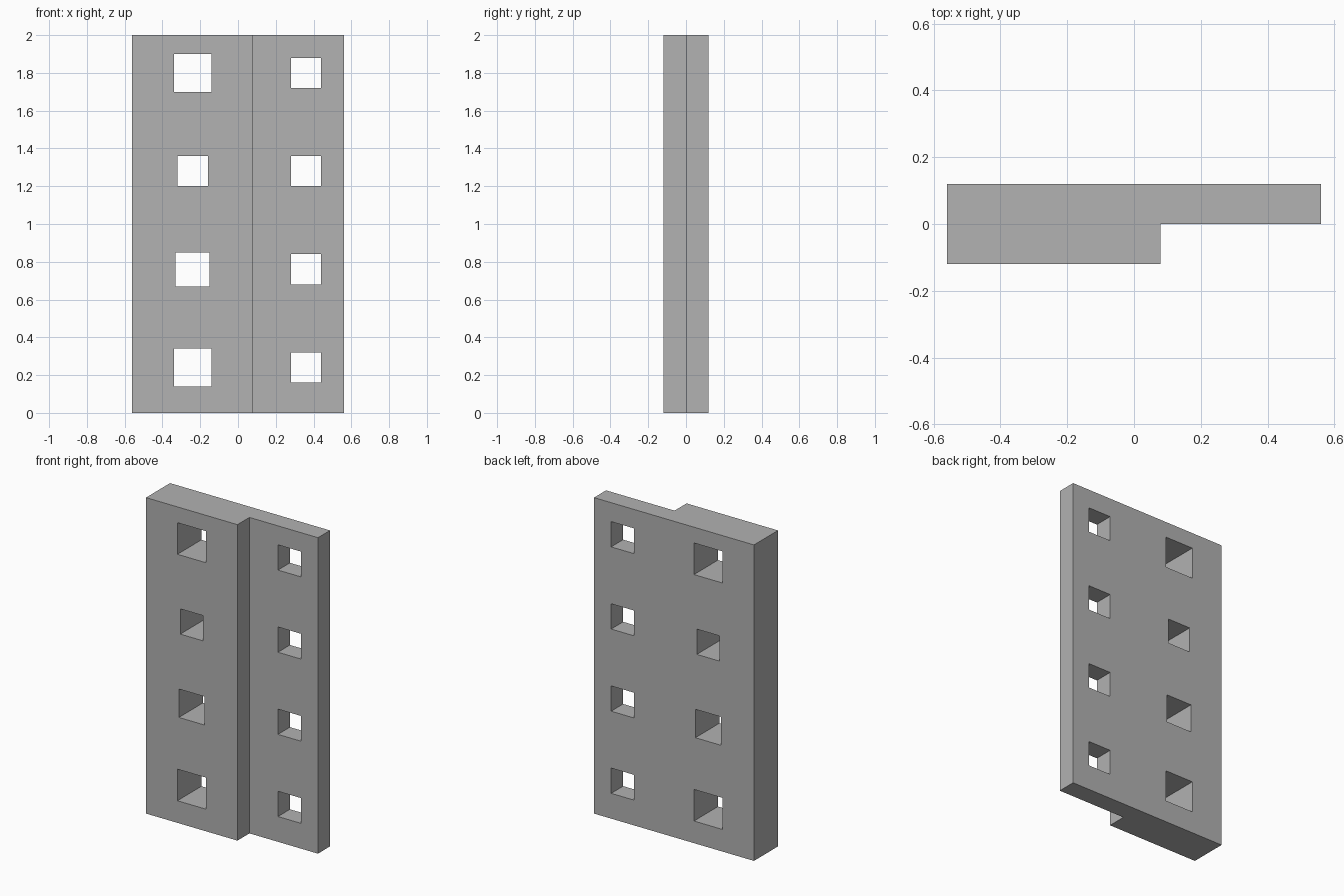
import bpy, bmesh
from mathutils import Matrix

cube = bpy.data.objects.get("Cube")
if cube:
    bpy.data.objects.remove(cube, do_unlink=True)

HEIGHT = 2.0

grey = bpy.data.materials.new("plain_grey")
grey.use_nodes = True
colour = (0.445, 0.445, 0.445, 1)
grey.diffuse_color = colour
grey.node_tree.nodes["Principled BSDF"].inputs["Base Color"].default_value = colour


def make_object(name, bm):
    bmesh.ops.recalc_face_normals(bm, faces=bm.faces)
    mesh = bpy.data.meshes.new(name)
    bm.to_mesh(mesh)
    bm.free()
    mesh.materials.append(grey)
    obj = bpy.data.objects.new(name, mesh)
    bpy.context.collection.objects.link(obj)
    return obj


# Stepped plate: an L-shaped plan extruded upwards
profile = [(-0.56, -0.12), (0.08, -0.12), (0.08, 0),
           (0.56, 0), (0.56, 0.12), (-0.56, 0.12)]
bm = bmesh.new()
base = bm.faces.new([bm.verts.new((x, y, 0)) for x, y in profile])
raised = bmesh.ops.extrude_face_region(bm, geom=[base])["geom"]
bmesh.ops.translate(bm, vec=(0, 0, HEIGHT),
                    verts=[v for v in raised if isinstance(v, bmesh.types.BMVert)])
plate = make_object("stepped_plate", bm)

# Square holes: varied on the thick half, equal on the thin half
columns = {-0.24: (0.20, 0.18, 0.16, 0.20), 0.36: (0.16,) * 4}
bm = bmesh.new()
for x, sizes in columns.items():
    for row, size in enumerate(sizes):
        place = Matrix.Translation((x, 0, 0.24 + 0.52 * row))
        bmesh.ops.create_cube(bm, size=1,
                              matrix=place @ Matrix.Diagonal((size, 1, size, 1)))
cutter = make_object("hole_cutter", bm)
cutter.hide_render = True

# Cut the holes, then discard the cutter
cut = plate.modifiers.new("square_holes", 'BOOLEAN')
cut.operation = 'DIFFERENCE'
cut.solver = 'EXACT'
cut.object = cutter
bpy.context.view_layer.objects.active = plate
bpy.ops.object.modifier_apply(modifier=cut.name)
bpy.data.objects.remove(cutter, do_unlink=True)
